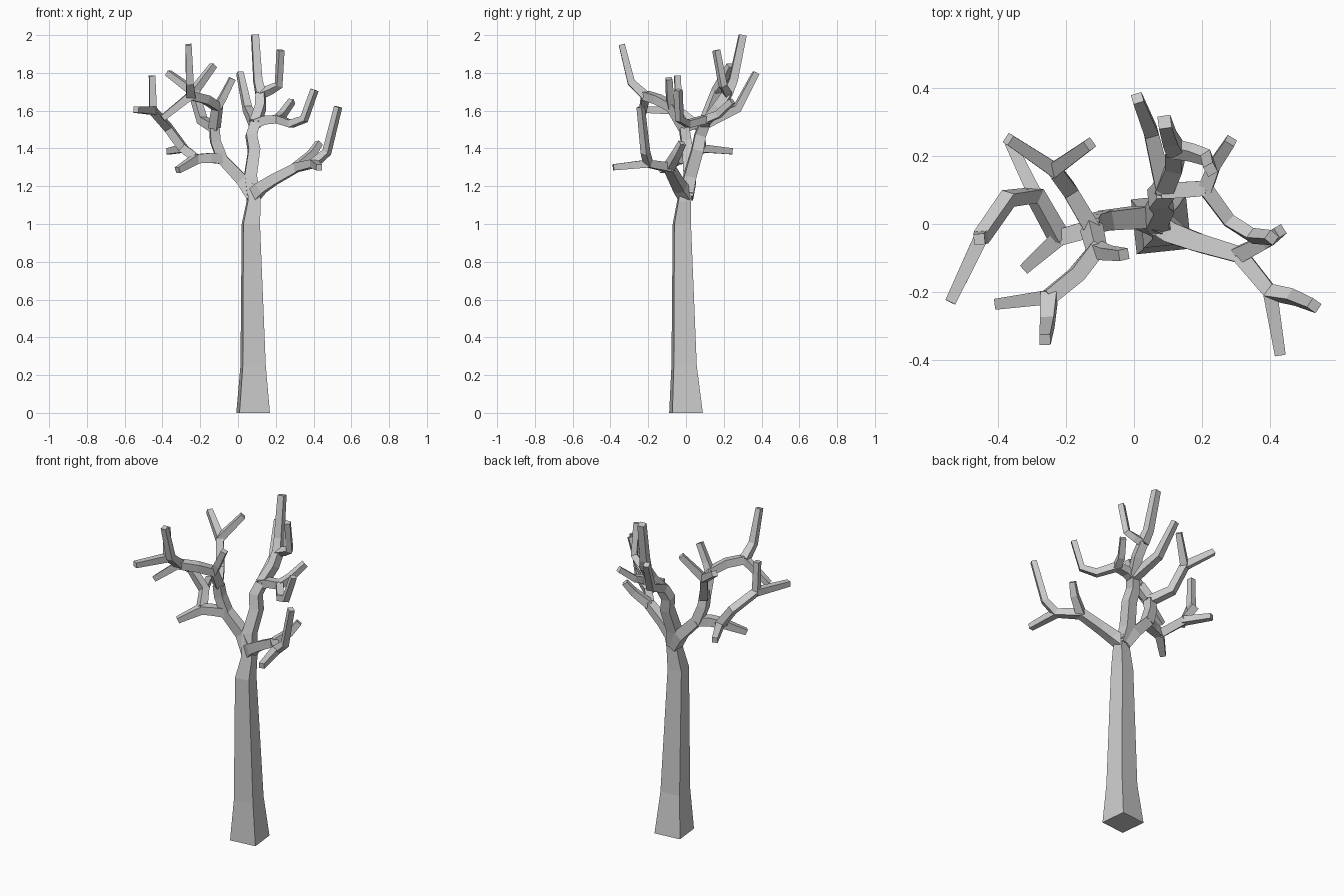
import bpy
import bmesh
import math
from mathutils import Vector

default = bpy.data.objects.get("Cube")
if default:
    bpy.data.objects.remove(default, do_unlink=True)

# Single plain bark colour
bark = bpy.data.materials.new("bark_grey")
bark.use_nodes = True
colour = (0.6, 0.6, 0.6, 1)
bark.diffuse_color = colour
bark.node_tree.nodes["Principled BSDF"].inputs["Base Color"].default_value = colour

UP = Vector((0, 0, 1))
GRAIN = Vector((math.cos(math.radians(6)), math.sin(math.radians(6)), 0))


def tangent(points, i):
    """Average direction of the path at one point."""
    before = points[i] - points[max(i - 1, 0)]
    after = points[min(i + 1, len(points) - 1)] - points[i]
    return (before.normalized() + after.normalized()).normalized()


def sweep(bm, points, radii, level_rings=False):
    """Four-sided tapered tube along a path, capped at both ends."""
    points = [Vector(p) for p in points]
    overall = (points[-1] - points[0]).normalized()
    side = GRAIN if abs(overall.z) > 0.85 else overall.cross(UP)
    rings = []
    for i, (point, radius) in enumerate(zip(points, radii)):
        along = UP if level_rings else tangent(points, i)
        side = (side - along * side.dot(along)).normalized()
        other = along.cross(side)
        corners = [(-1, -1), (1, -1), (1, 1), (-1, 1)]
        rings.append([bm.verts.new(point + (side * a + other * b) * radius)
                      for a, b in corners])
    for low, high in zip(rings, rings[1:]):
        for k in range(4):
            n = (k + 1) % 4
            bm.faces.new((low[k], low[n], high[n], high[k]))
    bm.faces.new(rings[0][::-1])
    bm.faces.new(rings[-1])


def finish(name, bm):
    """Turn the finished tubes into an object."""
    bmesh.ops.recalc_face_normals(bm, faces=bm.faces)
    mesh = bpy.data.meshes.new(name)
    bm.to_mesh(mesh)
    bm.free()
    mesh.materials.append(bark)
    bpy.context.collection.objects.link(bpy.data.objects.new(name, mesh))


def limb(name, *branches):
    """One object from branches given as (start radius, end radius, path)."""
    bm = bmesh.new()
    for start, end, path in branches:
        last = len(path) - 1
        radii = [start + (end - start) * i / last for i in range(len(path))]
        sweep(bm, path, radii)
    finish(name, bm)


TWIG, TIP = 0.021, 0.016

# Trunk, flared at the foot and narrowing below the fork
bm = bmesh.new()
sweep(bm,
      [(0.08, 0, 0), (0.08, -0.01, 0.25), (0.068, -0.022, 1),
       (0.083, -0.01, 1.12), (0.08, 0, 1.19)],
      [0.081, 0.061, 0.044, 0.034, 0.03], level_rings=True)
finish("trunk", bm)

# Limb reaching towards the model's left
fork = (0.31, -0.09, 1.3)
outer = (0.4, -0.2, 1.32)
limb("left_limb",
     (0.034, 0.024, [(0.08, 0, 1.15), (0.12, -0.03, 1.19), (0.19, -0.055, 1.235), fork]),
     (0.024, TIP, [fork, (0.39, -0.05, 1.37), (0.43, -0.02, 1.43)]),
     (0.024, TIP, [fork, outer, (0.47, -0.215, 1.38), (0.53, -0.24, 1.62)]),
     (TWIG, TIP, [outer, (0.43, -0.385, 1.3)]))

# Limb reaching towards the model's right, with a low and a high half
crotch = (-0.085, 0.01, 1.345)
low_fork = (-0.22, -0.04, 1.345)
bend = (-0.29, 0.085, 1.4)
elbow = (-0.45, -0.04, 1.6)
limb("right_limb_lower",
     (0.036, 0.028, [(0.08, 0, 1.15), (0.02, 0.02, 1.235), crotch]),
     (0.027, 0.024, [crotch, (-0.15, -0.02, 1.35), low_fork]),
     (0.024, TIP, [low_fork, (-0.32, -0.13, 1.285)]),
     (0.024, 0.02, [low_fork, bend, (-0.37, 0.075, 1.51), elbow]),
     (TWIG, TIP, [bend, (-0.365, 0.24, 1.385)]),
     (TWIG, TIP, [elbow, (-0.54, -0.23, 1.605)]),
     (0.019, TIP, [elbow, (-0.455, -0.045, 1.785)]))

split = (-0.125, -0.01, 1.51)
back_fork = (-0.235, 0.16, 1.7)
front_bend = (-0.11, -0.075, 1.62)
front_fork = (-0.25, -0.215, 1.68)
limb("right_limb_upper",
     (0.028, 0.025, [crotch, (-0.12, 0, 1.44), split]),
     (0.024, 0.021, [split, (-0.19, 0.1, 1.55), back_fork]),
     (TWIG, TIP, [back_fork, (-0.37, 0.25, 1.8)]),
     (TWIG, TIP, [back_fork, (-0.13, 0.235, 1.84)]),
     (0.025, 0.023, [split, front_bend, (-0.17, -0.15, 1.66), front_fork]),
     (TWIG, TIP, [front_bend, (-0.08, -0.085, 1.67), (-0.03, -0.09, 1.77)]),
     (TWIG, TIP, [front_fork, (-0.4, -0.235, 1.56)]),
     (0.024, TIP, [front_fork, (-0.255, -0.29, 1.75), (-0.262, -0.34, 1.95)]))

# Limb climbing towards the back
knot = (0.09, 0.1, 1.53)
crown = (0.12, 0.22, 1.69)
side_fork = (0.21, 0.105, 1.555)
limb("back_limb",
     (0.034, 0.027, [(0.08, 0, 1.15), (0.065, 0.02, 1.25), (0.085, 0.06, 1.39),
                     (0.07, 0.075, 1.47), knot]),
     (0.026, TIP, [knot, (0.05, 0.27, 1.61), (0.01, 0.37, 1.8)]),
     (0.026, 0.024, [knot, (0.12, 0.17, 1.62), crown]),
     (0.025, 0.019, [crown, (0.105, 0.25, 1.76), (0.09, 0.3, 2)]),
     (TWIG, TIP, [crown, (0.17, 0.21, 1.71), (0.215, 0.195, 1.735), (0.225, 0.16, 1.92)]),
     (0.025, 0.022, [knot, (0.14, 0.1, 1.55), side_fork]),
     (TWIG, TIP, [side_fork, (0.235, 0.17, 1.58), (0.285, 0.245, 1.65)]),
     (TWIG, TIP, [side_fork, (0.28, 0.01, 1.53), (0.35, -0.035, 1.555), (0.405, -0.04, 1.71)]))
